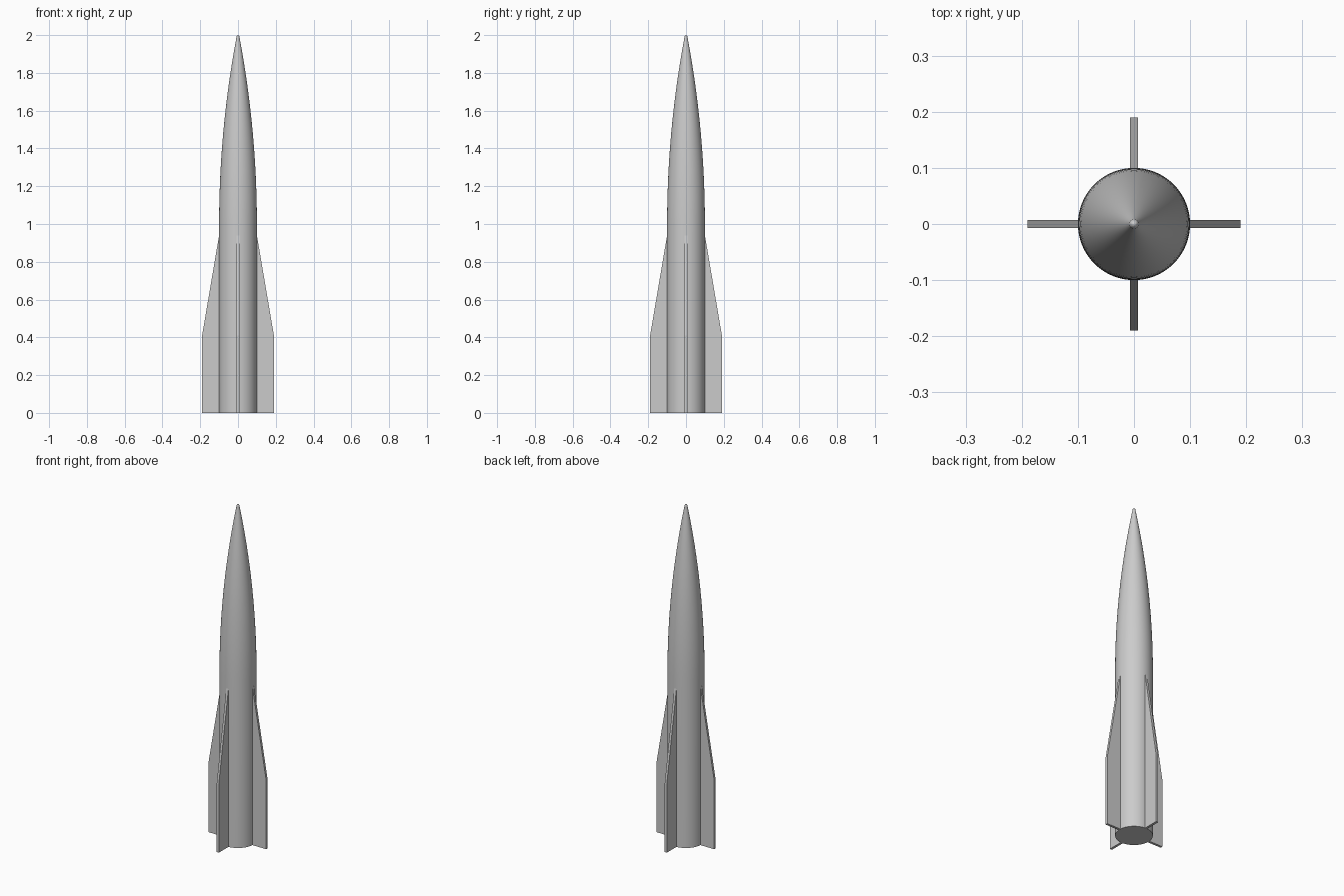
import bpy, bmesh, math
from mathutils import Matrix

cube = bpy.data.objects.get("Cube")
if cube:
    bpy.data.objects.remove(cube, do_unlink=True)

grey = bpy.data.materials.new("plain grey")
colour = (0.6, 0.6, 0.6, 1)
grey.diffuse_color = colour
grey.use_nodes = True
grey.node_tree.nodes["Principled BSDF"].inputs["Base Color"].default_value = colour

RADIUS, SHOULDER, HEIGHT = 0.1, 1.0, 2.0
SIDES = 64


def add_object(name, bm):
    bmesh.ops.recalc_face_normals(bm, faces=bm.faces)
    mesh = bpy.data.meshes.new(name)
    bm.to_mesh(mesh)
    bm.free()
    mesh.materials.append(grey)
    obj = bpy.data.objects.new(name, mesh)
    bpy.context.collection.objects.link(obj)
    return obj


def ogive(h, length=1.03):
    """Radius of a tangent ogive at height h above the shoulder."""
    rho = (RADIUS ** 2 + length ** 2) / (2 * RADIUS)
    return math.sqrt(rho ** 2 - h ** 2) + RADIUS - rho


# Body: straight tube, curved nose and small rounded tip
cap_start = 0.985
profile = [(0, 0), (RADIUS, 0)]
for i in range(25):
    h = cap_start * i / 24
    profile.append((ogive(h), SHOULDER + h))
tip_r = ogive(cap_start)
for i in range(1, 6):
    a = math.pi / 2 * i / 6
    profile.append((tip_r * math.cos(a),
                    SHOULDER + cap_start + (HEIGHT - SHOULDER - cap_start) * math.sin(a)))
profile.append((0, HEIGHT))

bm = bmesh.new()
verts = [bm.verts.new((r, 0, z)) for r, z in profile]
edges = [bm.edges.new(pair) for pair in zip(verts, verts[1:])]
bmesh.ops.spin(bm, geom=verts + edges, cent=(0, 0, 0), axis=(0, 0, 1),
               angle=2 * math.pi, steps=SIDES)
bmesh.ops.remove_doubles(bm, verts=bm.verts, dist=0.00005)
body = add_object("body", bm)
bpy.context.view_layer.objects.active = body
body.select_set(True)
bpy.ops.object.shade_smooth_by_angle(angle=math.radians(35))
body.select_set(False)

# Four flat fins with swept upper edges
THICK = 0.014
outline = [(0.097, 0), (0.19, 0), (0.19, 0.41), (0.1, 0.94), (0.097, 0.94)]
for i, side in enumerate(("left", "back", "right", "front")):
    bm = bmesh.new()
    face = bm.faces.new([bm.verts.new((x, -THICK / 2, z)) for x, z in outline])
    extruded = bmesh.ops.extrude_face_region(bm, geom=[face])["geom"]
    moved = [g for g in extruded if isinstance(g, bmesh.types.BMVert)]
    bmesh.ops.translate(bm, verts=moved, vec=(0, THICK, 0))
    bm.transform(Matrix.Rotation(i * math.pi / 2, 4, "Z"))
    add_object(side + "_fin", bm)
